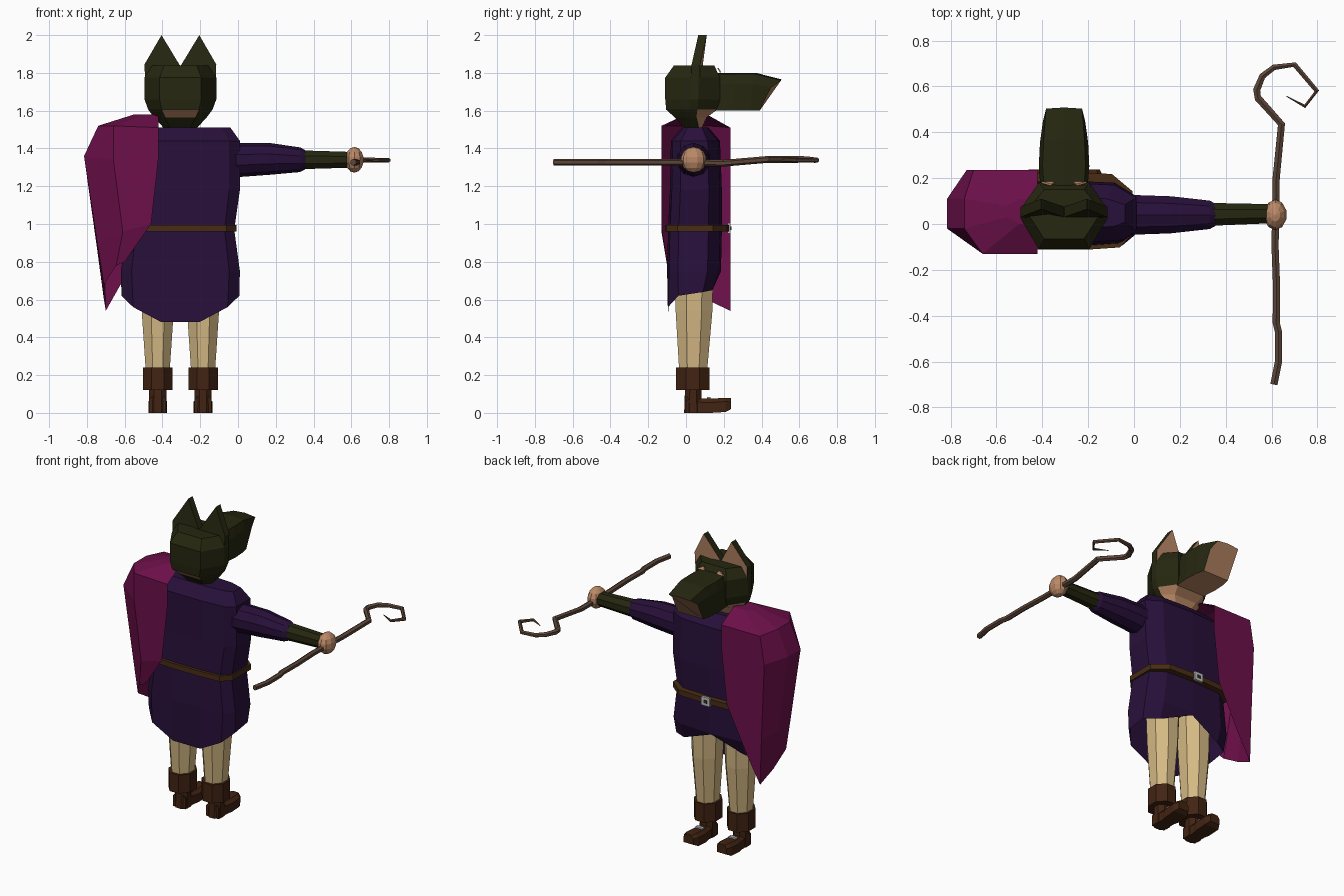
import bpy, bmesh, math
from mathutils import Vector

if "Cube" in bpy.data.objects:
    bpy.data.objects.remove(bpy.data.objects["Cube"])

CX = -0.305  # body centre line


def mat(name, r, g, b):
    m = bpy.data.materials.new(name)
    m.diffuse_color = (r, g, b, 1)
    m.use_nodes = True
    m.node_tree.nodes["Principled BSDF"].inputs["Base Color"].default_value = m.diffuse_color
    return m


GREEN = mat("dark green", .019, .020, .005)
PURPLE = mat("dark purple", .021, .005, .042)
MAGENTA = mat("magenta", .150, .005, .068)
SKIN = mat("skin", .50, .25, .135)
CLOTH = mat("pale cloth", .66, .48, .23)
BOOT = mat("boot brown", .054, .017, .006)
BELT = mat("belt brown", .065, .025, .007)
WOOD = mat("wood", .107, .061, .040)
METAL = mat("metal", .50, .54, .58)


def finish(name, bm, *mats, rule=None):
    bmesh.ops.recalc_face_normals(bm, faces=bm.faces)
    if rule:
        for f in bm.faces:
            f.material_index = int(rule(f.normal, f.calc_center_median()))
    me = bpy.data.meshes.new(name)
    bm.to_mesh(me)
    bm.free()
    for m in mats:
        me.materials.append(m)
    ob = bpy.data.objects.new(name, me)
    bpy.context.collection.objects.link(ob)
    return ob


def loft(name, rings, *mats, closed=True, caps=(True, True), rule=None):
    bm = bmesh.new()
    rows = [[bm.verts.new(p) for p in r] for r in rings]
    n = len(rows[0])
    for a, b in zip(rows, rows[1:]):
        for i in range(n if closed else n - 1):
            j = (i + 1) % n
            bm.faces.new((a[i], a[j], b[j], b[i]))
    for cap, row in zip(caps, (rows[0], rows[-1])):
        if cap:
            bm.faces.new(row)
    return finish(name, bm, *mats, rule=rule)


def box(name, lo, hi, m):
    rings = [[(lo[0], lo[1], z), (hi[0], lo[1], z), (hi[0], hi[1], z), (lo[0], hi[1], z)]
             for z in (lo[2], hi[2])]
    return loft(name, rings, m)


def tube(name, path, radii, m, sides=8):
    """Sweep a polygon along a path."""
    pts = [Vector(p) for p in path]
    rings = []
    for i, p in enumerate(pts):
        t = (pts[min(i + 1, len(pts) - 1)] - pts[max(i - 1, 0)]).normalized()
        u = t.cross(Vector((0, 0, 1)))
        u = u.normalized() if u.length > .01 else Vector((1, 0, 0))
        v = t.cross(u)
        angs = [math.tau * (k + .5) / sides for k in range(sides)]
        rings.append([p + (u * math.cos(a) + v * math.sin(a)) * radii[i] for a in angs])
    return loft(name, rings, m)


def mirror_ring(half):
    """Half ring of (dx, y, z) from back to front, mirrored on the body centre."""
    return ([(CX + x, y, z) for x, y, z in half]
            + [(CX - x, y, z) for x, y, z in reversed(half) if x > 0])


# Tunic: half width, back y, front y, height
def body_ring(w, b, f, z):
    d = f - b
    return mirror_ring([(w * .33, b, z), (w * .82, b + .01, z), (w, b + d * .2, z),
                        (w, b + d * .75, z), (w * .7, f - .01, z), (0, f, z)])


hem = mirror_ring([(.10, -.095, .48), (.25, -.095, .56), (.312, -.04, .62),
                   (.312, .09, .64), (.22, .14, .65), (0, .175, .74)])
loft("tunic", [hem, body_ring(.315, -.1, .185, .75), body_ring(.285, -.095, .19, .97),
               body_ring(.315, -.085, .19, 1.18), body_ring(.315, -.08, .18, 1.44),
               body_ring(.265, -.02, .12, 1.51)], PURPLE, caps=(False, True))

# Belt and buckle
loft("belt", [body_ring(.298, -.112, .228, z) for z in (.96, .995)], BELT)
box("buckle", (CX - .03, .22, .95), (CX + .03, .236, 1.005), METAL)
box("buckle_centre", (CX - .012, .23, .968), (CX + .012, .24, .987), BELT)

# Cape draped over the shoulder, open towards the body
cape = [
    [(-.42, .0, 1.58), (-.50, .0, 1.58), (-.55, .03, 1.58),
     (-.55, .08, 1.58), (-.50, .11, 1.58), (-.42, .11, 1.58)],
    [(-.42, -.13, 1.51), (-.66, -.13, 1.52), (-.74, -.02, 1.52),
     (-.74, .11, 1.52), (-.70, .235, 1.51), (-.42, .235, 1.51)],
    [(-.42, -.13, 1.36), (-.66, -.13, 1.34), (-.815, -.02, 1.36),
     (-.815, .11, 1.36), (-.73, .235, 1.33), (-.42, .235, 1.36)],
    [(-.46, -.13, 1.0), (-.61, -.13, .96), (-.745, -.02, .90),
     (-.745, .11, .86), (-.71, .235, .84), (-.46, .235, 1.0)],
    [(-.60, -.10, .80), (-.645, -.10, .78), (-.71, -.02, .68),
     (-.71, .11, .60), (-.70, .235, .54), (-.61, .235, .70)],
]
loft("cape", cape, MAGENTA, closed=False, caps=(True, False))

# Raised arm: sleeve, forearm and hand
tube("sleeve", [(-.08, .04, 1.34), (.02, .04, 1.34), (.16, .04, 1.345), (.33, .04, 1.34),
                (.36, .04, 1.34)], [.09, .09, .085, .065, .048], PURPLE, 10)
tube("forearm", [(.33, .042, 1.34), (.60, .045, 1.34)], [.054, .045], GREEN)
bm = bmesh.new()
bmesh.ops.create_uvsphere(bm, u_segments=10, v_segments=7, radius=.068)
bmesh.ops.scale(bm, vec=(.76, 1, 1), verts=bm.verts)
bmesh.ops.translate(bm, vec=(.616, .04, 1.34), verts=bm.verts)
finish("hand", bm, SKIN)

# Crooked staff with a tapering hook
path = [(.61, -.70), (.63, -.6), (.63, -.47), (.62, -.43), (.622, -.28), (.615, -.1),
        (.62, .2), (.643, .435), (.54, .55), (.535, .585), (.56, .645), (.61, .683),
        (.70, .695), (.797, .58), (.745, .513), (.665, .557)]
zs = [1.327] * 6 + [1.322] + [1.342] * 4 + [1.338] * 5
tube("staff", [(x, y, z) for (x, y), z in zip(path, zs)],
     [.018] * 10 + [.016, .014, .013, .012, .009, .002], WOOD, 6)


# Hooded head
def head_ring(w, b, f, z):
    m = (b + f) / 2
    return mirror_ring([(w * .58, b, z), (w, m - .01, z), (w, m + .03, z), (w * .58, f, z)])


loft("head", [head_ring(.08, .0, .08, 1.50), head_ring(.14, -.06, .11, 1.565),
              head_ring(.17, -.105, .165, 1.605), head_ring(.19, -.11, .18, 1.66),
              head_ring(.19, -.11, .18, 1.775), head_ring(.15, -.065, .15, 1.838)],
     GREEN, SKIN,
     rule=lambda n, c: (c.z < 1.62 and n.y > .3) or (1.56 < c.z < 1.62 and n.y < -.3
                                                    and abs(c.x - CX) < .03))


# Snout with an open skin-coloured underside
def snout_ring(w, yb, yt, zt):
    return mirror_ring([(w, yb, 1.60), (w, (yb + yt) / 2, (zt + 1.60) / 2 + .04),
                        (w * .85, yt - .005, zt - .005), (0, yt, zt)])


loft("snout", [snout_ring(.10, .12, .12, 1.80), snout_ring(.11, .25, .26, 1.80),
               snout_ring(.105, .34, .37, 1.80), snout_ring(.092, .39, .508, 1.765)],
     GREEN, SKIN, rule=lambda n, c: n.z < -.35)

# Ears and eyes, one per side
for s, side in ((-1, "left"), (1, "right")):
    outline = [(.185, 1.70, .025), (.19, 1.845, .03), (.10, 2.0, .065),
               (.0, 1.835, .03), (.04, 1.70, .025)]
    loft(side + "_ear", [[(CX + s * x, y + d, z) for x, z, y in outline] for d in (0, .045)],
         GREEN, SKIN, rule=lambda n, c: n.y > .7)
    e = CX + s * .07
    tri = [(e - .028, .180, 1.803), (e + .028, .180, 1.803), (e - s * .015, .168, 1.825)]
    loft(side + "_eye", [[(x, y + d, z) for x, y, z in tri] for d in (-.002, .006)], SKIN)

# Legs and boots
for s, side in ((-1, "left"), (1, "right")):
    x = -.305 + s * .12

    def oval(w, b, f, z, n=8):
        angs = [math.tau * (k + .5) / n for k in range(n)]
        return [(x + w * math.cos(a) * 1.08, (b + f) / 2 + (f - b) / 2 * math.sin(a) * 1.08, z)
                for a in angs]

    loft(side + "_leg", [oval(.062, -.035, .11, .2), oval(.085, -.055, .14, .54),
                         oval(.095, -.06, .145, .80)], CLOTH)
    loft(side + "_boot_cuff", [oval(.078, -.053, .125, .12), oval(.078, -.053, .125, .24)], BOOT)
    loft(side + "_ankle", [oval(.047, -.01, .085, .0), oval(.045, -.005, .082, .14)], BOOT)
    foot = [(.0, .045, .0, .09), (.09, .042, .0, .075), (.13, .050, .0, .075),
            (.21, .050, .005, .08), (.238, .035, .02, .078)]
    loft(side + "_foot", [[(x - w, y, lo), (x + w, y, lo), (x + w, y, hi - .02),
                           (x + w * .6, y, hi), (x - w * .6, y, hi), (x - w, y, hi - .02)]
                          for y, w, lo, hi in foot], BOOT)
    box(side + "_boot_clasp", (x - .025, .11, .072), (x + .025, .13, .084), METAL)
